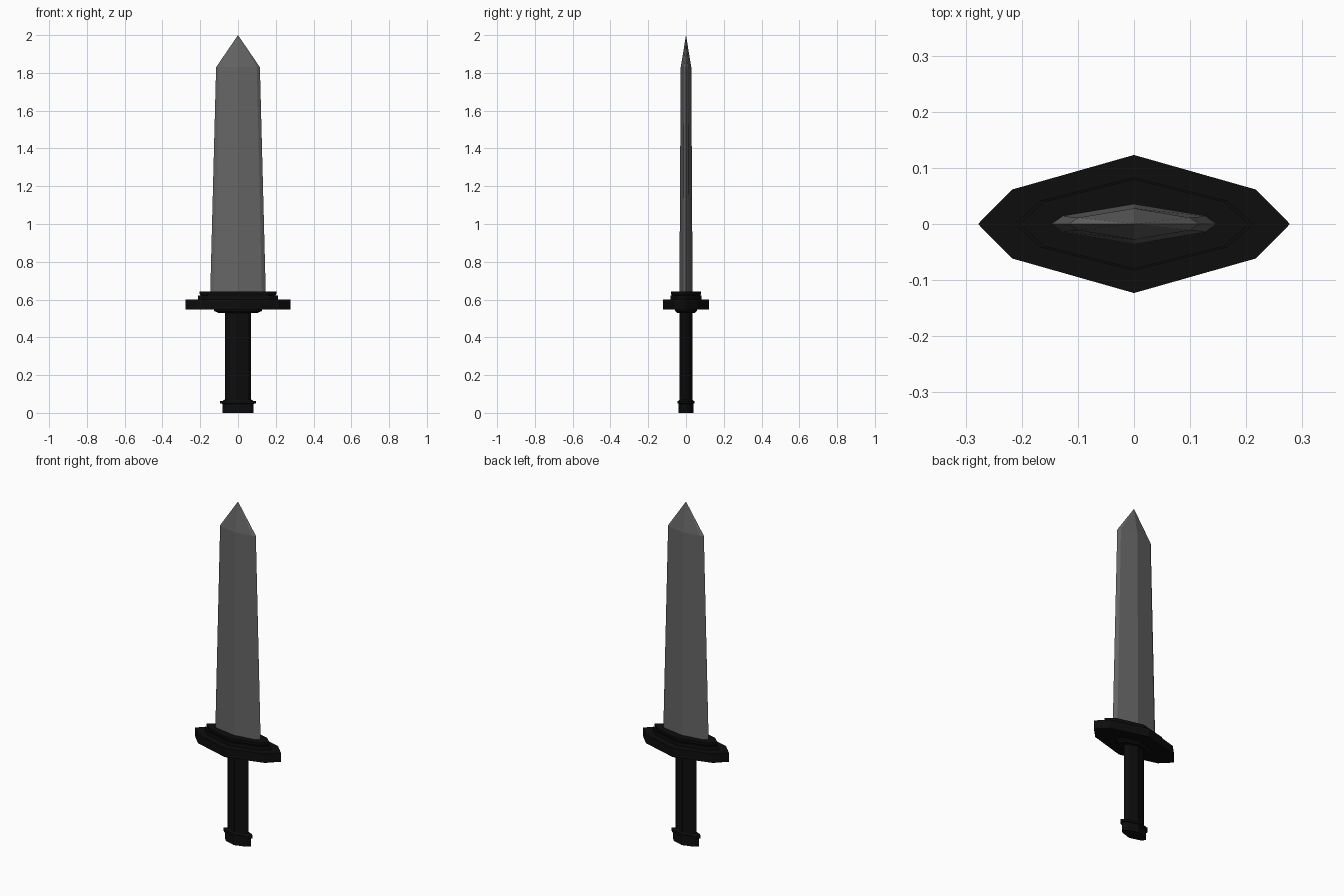
import bpy, bmesh

if "Cube" in bpy.data.objects:
    bpy.data.objects.remove(bpy.data.objects["Cube"])


def material(name, v):
    m = bpy.data.materials.new(name)
    m.diffuse_color = (v, v, v, 1)
    m.use_nodes = True
    m.node_tree.nodes["Principled BSDF"].inputs["Base Color"].default_value = m.diffuse_color
    return m


DARK = material("dark_metal", 0.004)
STEEL = material("steel", 0.13)


def section(kx, ky):
    # eight-sided lozenge of unit half-size with clipped ends
    return [(1, 0), (kx, ky), (0, 1), (-kx, ky), (-1, 0), (-kx, -ky), (0, -1), (kx, -ky)]


def loft(name, sec, levels, mat, tip=None):
    # levels are (z, half width x, half depth y), optionally closed to a point
    bm = bmesh.new()
    rings = [[bm.verts.new((x * hx, y * hy, z)) for x, y in sec] for z, hx, hy in levels]
    n = len(sec)
    for a, b in zip(rings, rings[1:]):
        for i in range(n):
            j = (i + 1) % n
            bm.faces.new((a[i], a[j], b[j], b[i]))
    bm.faces.new(rings[0][::-1])
    if tip is None:
        bm.faces.new(rings[-1])
    else:
        t = bm.verts.new((0, 0, tip))
        for i in range(n):
            bm.faces.new((rings[-1][i], rings[-1][(i + 1) % n], t))
    bmesh.ops.recalc_face_normals(bm, faces=bm.faces)
    me = bpy.data.meshes.new(name)
    bm.to_mesh(me)
    bm.free()
    me.materials.append(mat)
    ob = bpy.data.objects.new(name, me)
    bpy.context.collection.objects.link(ob)
    return ob


hilt = section(0.78, 0.5)

# Blade with a central ridge and narrow edge bevels
loft("blade", section(0.86, 0.4),
     [(0.635, 0.147, 0.035), (1.83, 0.116, 0.028)], STEEL, tip=2.0)

# Crossguard with stepped collars above and a small one below
loft("crossguard", hilt, [
    (0.53, 0.105, 0.047), (0.54, 0.128, 0.057), (0.548, 0.128, 0.057),
    (0.548, 0.278, 0.123), (0.60, 0.278, 0.123),
    (0.60, 0.213, 0.083), (0.622, 0.213, 0.083),
    (0.622, 0.198, 0.076), (0.632, 0.205, 0.08), (0.642, 0.205, 0.08),
    (0.642, 0.150, 0.038)], DARK)

# Grip
loft("grip", hilt, [(0.05, 0.068, 0.034), (0.535, 0.068, 0.034)], DARK)

# Pommel with a thin raised band
loft("pommel", hilt, [
    (0.0, 0.083, 0.039), (0.048, 0.083, 0.039), (0.05, 0.095, 0.045),
    (0.062, 0.095, 0.045), (0.064, 0.08, 0.039), (0.072, 0.068, 0.034)], DARK)
